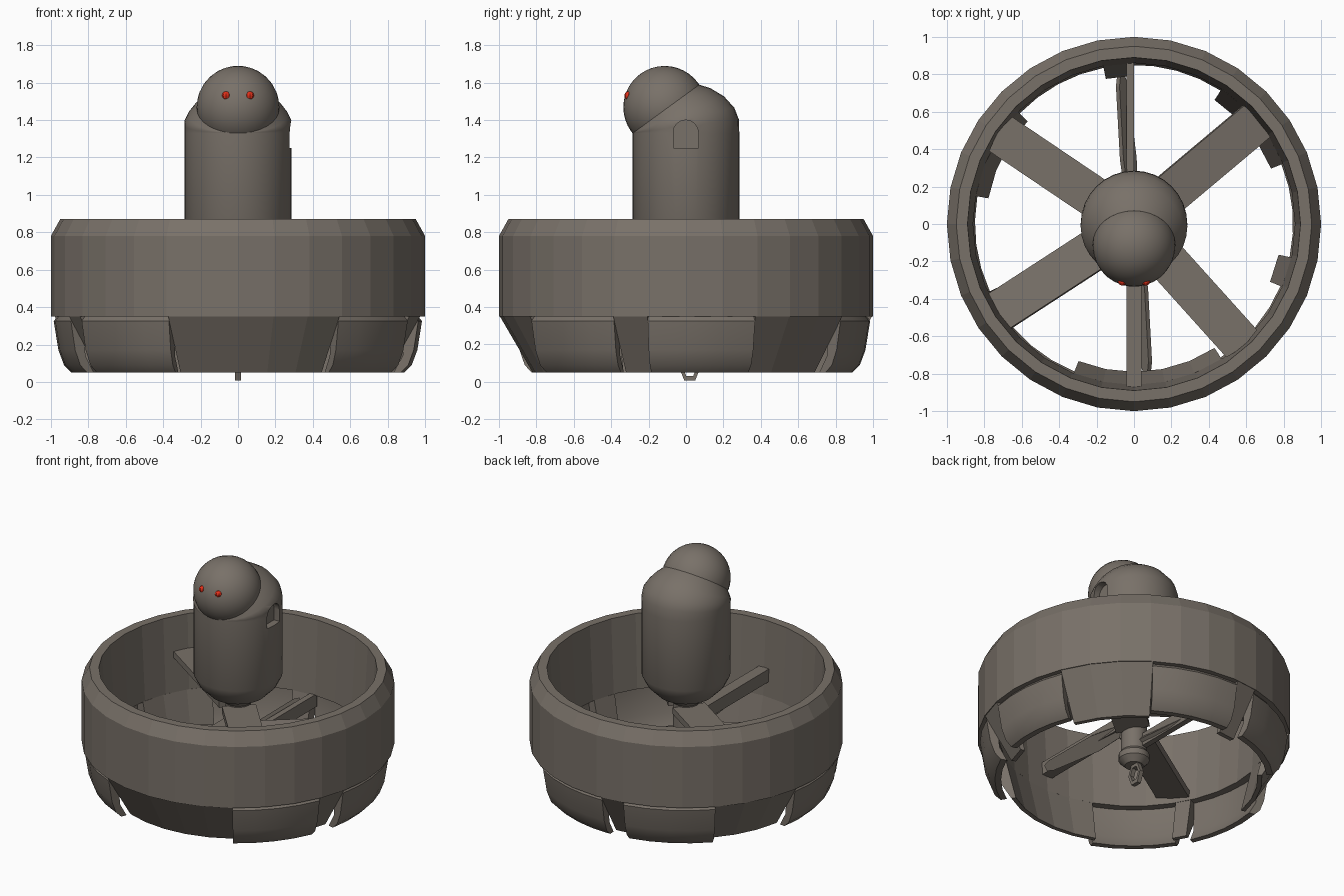
import bpy, bmesh
from math import sin, cos, pi, radians
from mathutils import Matrix, Vector

if "Cube" in bpy.data.objects:
    bpy.data.objects.remove(bpy.data.objects["Cube"])


def material(name, rgb):
    m = bpy.data.materials.new(name)
    m.diffuse_color = (*rgb, 1)
    m.use_nodes = True
    m.node_tree.nodes["Principled BSDF"].inputs["Base Color"].default_value = m.diffuse_color
    return m


metal = material("dull_metal", (.19, .165, .14))
red = material("eye_red", (.8, .03, .01))


def finish(name, bm, smooth=None, mat=metal):
    bmesh.ops.recalc_face_normals(bm, faces=bm.faces)
    me = bpy.data.meshes.new(name)
    bm.to_mesh(me)
    bm.free()
    ob = bpy.data.objects.new(name, me)
    bpy.context.collection.objects.link(ob)
    me.materials.append(mat)
    bpy.ops.object.select_all(action='DESELECT')
    ob.select_set(True)
    bpy.context.view_layer.objects.active = ob
    if smooth:
        bpy.ops.object.shade_smooth_by_angle(angle=radians(smooth))
    return ob


def revolve(profile, n, a0=0, a1=360, loop=True):
    """Sweep an (r, z) profile around z; partial sweeps get end caps."""
    bm = bmesh.new()
    full = a1 - a0 == 360
    rings = []
    for i in range(n if full else n + 1):
        a = radians(a0 + (a1 - a0) * i / n)
        rings.append([bm.verts.new((r * cos(a), r * sin(a), z)) for r, z in profile])
    m = len(profile)
    for i in range(n):
        p, q = rings[i], rings[(i + 1) % len(rings)]
        for j in range(m if loop else m - 1):
            k = (j + 1) % m
            bm.faces.new((p[j], p[k], q[k], q[j]))
    if not full:
        bm.faces.new(rings[0])
        bm.faces.new(rings[-1])
    bmesh.ops.remove_doubles(bm, verts=bm.verts, dist=1e-5)
    return bm


def prism(outline, depth, matrix):
    """Extrude an xy outline by +-depth/2 in z, then place it."""
    bm = bmesh.new()
    f = bm.faces.new([bm.verts.new((x, y, -depth / 2)) for x, y in outline])
    ext = bmesh.ops.extrude_face_region(bm, geom=[f])
    vs = [v for v in ext['geom'] if isinstance(v, bmesh.types.BMVert)]
    bmesh.ops.translate(bm, verts=vs, vec=(0, 0, depth))
    bmesh.ops.transform(bm, matrix=matrix, verts=bm.verts)
    return bm


def rot(deg, axis):
    return Matrix.Rotation(radians(deg), 4, axis)


# Duct ring
finish("duct_ring", revolve([(.86, .35), (1, .35), (1, .78), (.95, .87), (.89, .87)], 32))

# Outer flaps, with sloping skirt pieces in the gaps between them
flaps = [(-57, -23), (-12, 22), (57, 92), (101, 136), (170, 205), (212, 248)]
flap_profile = [(.91, .35), (.965, .35), (.985, .325), (.96, .17), (.93, .09), (.89, .05), (.85, .05), (.9, .14)]
skirt_profile = [(.86, .35), (.995, .35), (.82, .05), (.79, .05)]
for i, (a, b) in enumerate(flaps):
    finish(f"flap_{i + 1}", revolve(flap_profile, 4, a, b), 35)
    nxt = flaps[(i + 1) % len(flaps)][0] + (360 if i == len(flaps) - 1 else 0)
    finish(f"skirt_{i + 1}", revolve(skirt_profile, max(1, round((nxt - b) / 11.25)), b, nxt))

# Body: tapered base, straight tube, then rings hinged forward like an elbow
N = 32
rings = [(0, .18, .18, .70), (0, .25, .25, .77), (0, .285, .285, .84), (0, .285, .285, 1.33),
         (7.5, .286, .285, None), (14, .28, .285, None), (22, .263, .265, None),
         (30, .24, .24, None), (36, .22, .22, None)]
bm = bmesh.new()
loops = []
for tilt, ry, rx, z in rings:
    t = radians(tilt)
    cy, cz = (0, z) if z else (-.285 + ry * cos(t), 1.33 + ry * sin(t))
    loops.append([bm.verts.new((rx * sin(2 * pi * i / N), cy - ry * cos(2 * pi * i / N) * cos(t),
                                cz - ry * cos(2 * pi * i / N) * sin(t))) for i in range(N)])
for p, q in zip(loops, loops[1:]):
    for i in range(N):
        j = (i + 1) % N
        bm.faces.new((p[i], p[j], q[j], q[i]))
bm.faces.new(loops[0])
bm.faces.new(loops[-1])
bmesh.ops.remove_doubles(bm, verts=bm.verts, dist=1e-4)
body = finish("body", bm)

# Arched niche on the right side of the body
arch = [(-.068, 1.25), (.066, 1.25)] + \
       [(-.001 + .067 * cos(t * pi / 8), 1.333 + .067 * sin(t * pi / 8)) for t in range(9)]
to_side = Matrix(((0, 0, 1, .29), (1, 0, 0, 0), (0, 1, 0, 0), (0, 0, 0, 1)))
cutter = finish("niche_cutter", prism(arch, .11, to_side))
cutter.hide_render = True
mod = body.modifiers.new("niche", 'BOOLEAN')
mod.operation = 'DIFFERENCE'
mod.object = cutter
bpy.ops.object.select_all(action='DESELECT')
body.select_set(True)
bpy.context.view_layer.objects.active = body
bpy.ops.object.modifier_apply(modifier="niche")
bpy.data.objects.remove(cutter)
bpy.ops.object.shade_smooth_by_angle(angle=radians(35))

# Head
bm = bmesh.new()
bmesh.ops.create_uvsphere(bm, u_segments=32, v_segments=20, radius=.221)
bmesh.ops.transform(bm, matrix=Matrix.Translation((0, -.114, 1.468)) @ rot(36, 'X'), verts=bm.verts)
finish("head", bm, 40)

# Eyes
for side, x in (("left", -.063), ("right", .063)):
    bm = bmesh.new()
    bmesh.ops.create_uvsphere(bm, u_segments=8, v_segments=6, radius=.023)
    bmesh.ops.translate(bm, verts=bm.verts, vec=(x, -.307, 1.53))
    finish(f"eye_{side}", bm, None, red)

# Hub shaft with lip below the body
finish("hub", revolve([(0, .15), (.06, .15), (.1, .19), (.1, .23), (.085, .25), (.085, .64),
                       (.15, .71), (0, .71)], 16, loop=False), 35)

# Four broad diagonal struts, one crossing pair above the other
for i, (a, z, pitch) in enumerate(((40, .41, 8), (146, .61, 0), (213, .41, 8), (312, .61, 0))):
    board = [(.05, -.11), (.86, -.11), (.88, 0), (.86, .11), (.05, .11)]
    place = Matrix.Translation((0, 0, z)) @ rot(a, 'Z') @ rot(pitch, 'X')
    finish(f"strut_{i + 1}", prism(board, .045, place))

# Fore and aft beams at two heights
for name, x0, x1, y, z in (("front_beam", -.04, .04, -.88, .5), ("back_beam", -.04, 0, .88, .31)):
    finish(name, prism([(x0, 0), (x1, 0), (x1, y), (x0, y)], .09, Matrix.Translation((0, 0, z))))

# Two narrow tapered blades beside the beams
for i, z in enumerate((.32, .46)):
    blade = [(.06, -.03), (.35, -.055), (.74, -.035), (.79, -.02), (.79, .02), (.74, .035), (.35, .055), (.06, .03)]
    place = Matrix.Translation((0, 0, z)) @ rot(95 + 180 * i, 'Z') @ rot(50, 'X')
    finish(f"blade_{i + 1}", prism(blade, .025, place))

# Hook ring under the hub
bm = bmesh.new()
loops = []
for k in range(6):
    a = radians(60 * k + 30 + 30)
    loops.append([bm.verts.new((x, .02 + .058 * s * cos(a), .08 + .085 * s * sin(a)))
                  for x, s in ((-.015, 1), (.015, 1), (.015, .65), (-.015, .65))])
for k in range(6):
    p, q = loops[k], loops[(k + 1) % 6]
    for j in range(4):
        bm.faces.new((p[j], p[(j + 1) % 4], q[(j + 1) % 4], q[j]))
finish("hook", bm)
